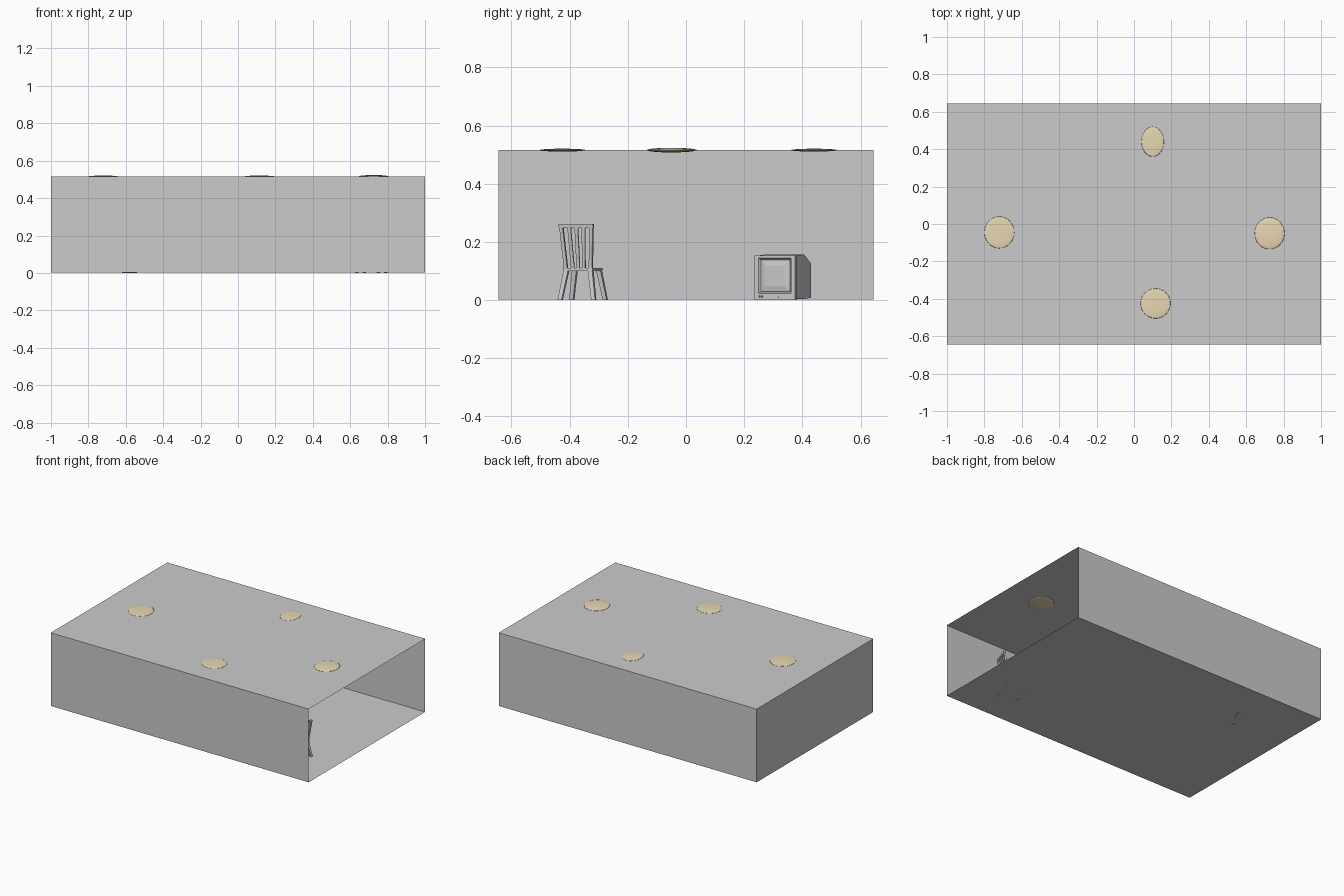
import bpy, bmesh
from math import radians
from mathutils import Matrix

if "Cube" in bpy.data.objects:
    bpy.data.objects.remove(bpy.data.objects["Cube"])


def finish(name, bm, matrix=None, mat=None, smooth=False):
    bmesh.ops.recalc_face_normals(bm, faces=bm.faces)
    me = bpy.data.meshes.new(name)
    bm.to_mesh(me)
    bm.free()
    ob = bpy.data.objects.new(name, me)
    bpy.context.collection.objects.link(ob)
    if matrix:
        ob.matrix_world = matrix
    if mat:
        me.materials.append(mat)
    if smooth:
        me.shade_smooth()
    return ob


def loft(name, rings, matrix):
    """Skin a list of 4-point rings and cap both ends."""
    bm = bmesh.new()
    loops = [[bm.verts.new(p) for p in ring] for ring in rings]
    for a, b in zip(loops, loops[1:]):
        for i in range(4):
            j = (i + 1) % 4
            bm.faces.new((a[i], a[j], b[j], b[i]))
    bm.faces.new(loops[0][::-1])
    bm.faces.new(loops[-1])
    return finish(name, bm, matrix)


def beam(name, p, q, hx, hy, matrix, taper=1.0):
    """Square bar with level ends from p up to q."""
    def ring(c, s):
        return [(c[0] + sx * hx * s, c[1] + sy * hy * s, c[2])
                for sx, sy in ((-1, -1), (1, -1), (1, 1), (-1, 1))]
    return loft(name, [ring(p, taper), ring(q, 1)], matrix)


def upright_rings(sections):
    """Rings facing x, each given as (x, half width, bottom, top)."""
    return [[(x, -w, b), (x, w, b), (x, w, t), (x, -w, t)] for x, w, b, t in sections]


# Room shell, open on the +x end
bm = bmesh.new()
bmesh.ops.create_cube(bm, size=1, matrix=Matrix.Translation((0, 0, 0.259)) @ Matrix.Diagonal((2, 1.29, 0.513, 1)))
bmesh.ops.delete(bm, geom=[f for f in bm.faces if f.calc_center_median().x > 0.9], context='FACES_ONLY')
finish("room_shell", bm)

# Ceiling lights: flattened domes through the ceiling
tan = bpy.data.materials.new("warm_light")
tan.diffuse_color = (0.8, 0.68, 0.45, 1)
tan.use_nodes = True
tan.node_tree.nodes["Principled BSDF"].inputs["Base Color"].default_value = tan.diffuse_color
lights = [(-0.72, -0.045, 0.08, 0.085, 0.005), (0.1, 0.44, 0.06, 0.08, 0.005),
          (0.115, -0.425, 0.08, 0.08, 0.005), (0.725, -0.05, 0.08, 0.085, 0.008)]
for i, (x, y, rx, ry, rz) in enumerate(lights):
    bm = bmesh.new()
    bmesh.ops.create_uvsphere(bm, u_segments=32, v_segments=16, radius=1,
                              matrix=Matrix.Diagonal((rx, ry, rz, 1)))
    finish(f"ceiling_light_{i + 1}", bm, Matrix.Translation((x, y, 0.5155)), tan, True)

# Chair, its back towards local +x
chair = Matrix.Translation((0.712, -0.355, 0)) @ Matrix.Rotation(radians(-19), 4, 'Z')
beam("seat", (0, 0, 0.1), (0, 0, 0.111), 0.053, 0.053, chair)
for sx, lx in ((-1, "front"), (1, "back")):
    for sy, ly in ((-1, "left"), (1, "right")):
        beam(f"{lx}_{ly}_leg", (sx * 0.061, sy * 0.061, 0), (sx * 0.044, sy * 0.044, 0.102),
             0.008, 0.008, chair, 0.9)
for sy, ly in ((-1, "left"), (1, "right")):
    beam(f"{ly}_back_post", (0.045, sy * 0.045, 0.108), (0.068, sy * 0.055, 0.258), 0.006, 0.006, chair)
beam("top_rail", (0.066, 0, 0.248), (0.068, 0, 0.262), 0.007, 0.062, chair)
for i in (-1, 0, 1):
    beam(f"back_slat_{i + 2}", (0.046, i * 0.02, 0.108), (0.067, i * 0.026, 0.25), 0.003, 0.006, chair)

# Television, its screen towards local +x
tv = Matrix.Translation((-0.575, 0.305, 0)) @ Matrix.Rotation(radians(-26.5), 4, 'Z')
loft("television_case", upright_rings([
    (-0.17, 0.055, 0.008, 0.125), (-0.08, 0.073, 0.004, 0.157), (-0.014, 0.073, 0.004, 0.153),
    (-0.012, 0.0785, 0.0, 0.153), (0.0, 0.0785, 0.0, 0.153), (0.0, 0.063, 0.023, 0.144),
    (-0.008, 0.057, 0.028, 0.139)]), tv)
loft("screen", upright_rings([
    (-0.009, 0.057, 0.028, 0.139), (-0.006, 0.053, 0.032, 0.135), (-0.003, 0.036, 0.048, 0.119)]), tv)
for i, y in enumerate((-0.058, -0.048)):
    bm = bmesh.new()
    bmesh.ops.create_cone(bm, cap_ends=True, segments=12, radius1=0.0035, radius2=0.003, depth=0.006,
                          matrix=Matrix.Translation((0.002, y, 0.012)) @ Matrix.Rotation(radians(90), 4, 'Y'))
    finish(f"control_knob_{i + 1}", bm, tv)
beam("front_button", (0.001, 0, 0.009), (0.001, 0, 0.013), 0.002, 0.014, tv)
